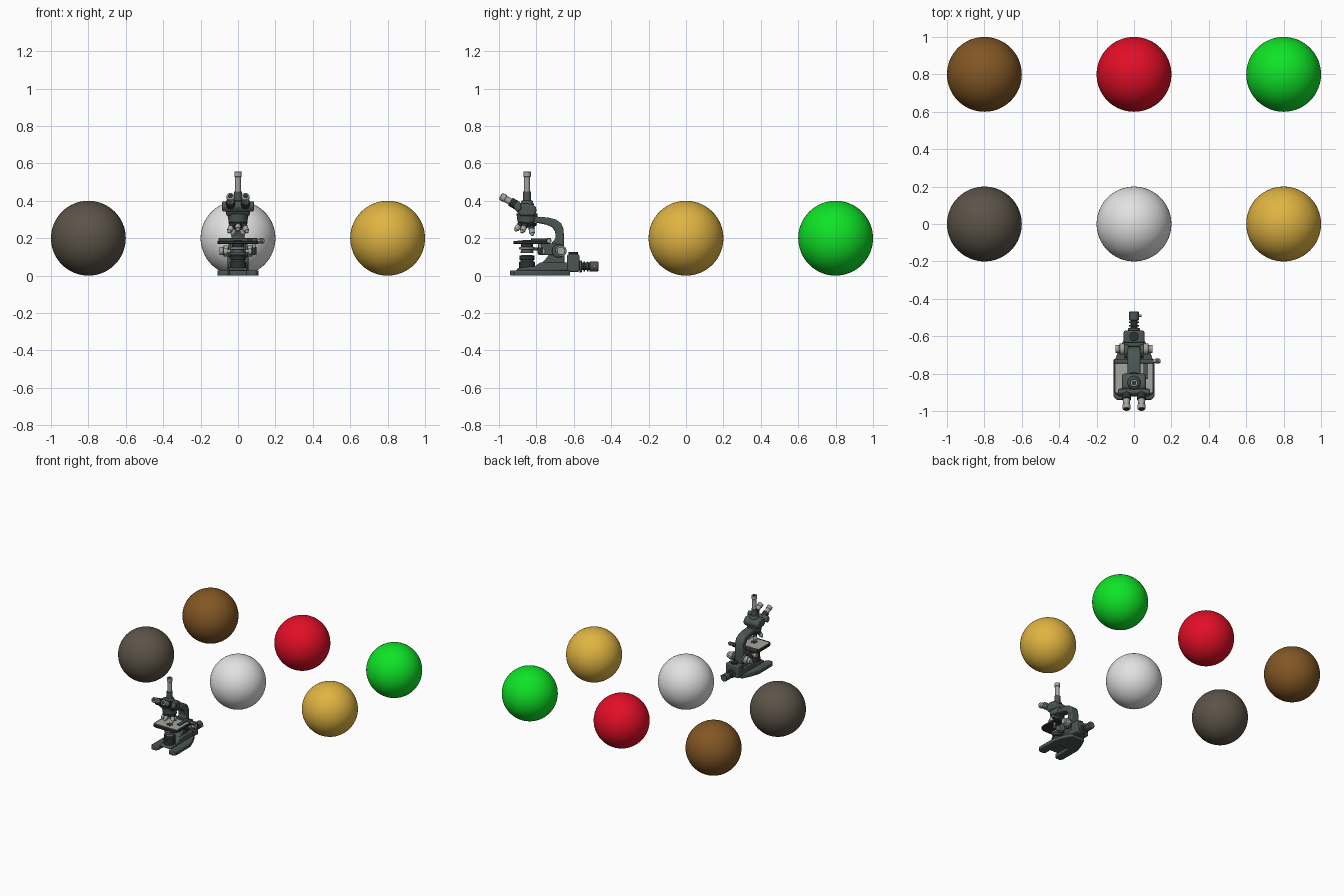
import bpy, bmesh, math
from mathutils import Vector

if "Cube" in bpy.data.objects:
    bpy.data.objects.remove(bpy.data.objects["Cube"])


def mat(name, r, g, b):
    lin = [(c / 255 / 12.92 if c < 10 else ((c / 255 + 0.055) / 1.055) ** 2.4) for c in (r, g, b)]
    m = bpy.data.materials.new(name)
    m.diffuse_color = (*lin, 1)
    m.use_nodes = True
    m.node_tree.nodes["Principled BSDF"].inputs["Base Color"].default_value = m.diffuse_color
    return m


DARK = mat("enamel grey", 76, 86, 83)
BLACK = mat("soft black", 46, 50, 50)
STEEL = mat("steel grey", 166, 166, 160)


def make(name, bm, m, bevel=0.0):
    bmesh.ops.recalc_face_normals(bm, faces=bm.faces)
    me = bpy.data.meshes.new(name)
    bm.to_mesh(me)
    bm.free()
    me.materials.append(m)
    ob = bpy.data.objects.new(name, me)
    bpy.context.collection.objects.link(ob)
    if bevel:
        mod = ob.modifiers.new("bevel", 'BEVEL')
        mod.width, mod.segments = bevel, 2
        mod.limit_method, mod.angle_limit = 'ANGLE', math.radians(40)
    bpy.ops.object.select_all(action='DESELECT')
    ob.select_set(True)
    bpy.context.view_layer.objects.active = ob
    bpy.ops.object.shade_smooth_by_angle(angle=math.radians(35))
    return ob


def rod(name, a, b, r, m, r2=None, bevel=0.0, n=32):
    """Cylinder or cone from point a to point b."""
    a, b = Vector(a), Vector(b)
    bm = bmesh.new()
    bmesh.ops.create_cone(bm, cap_ends=True, segments=n, radius1=r,
                          radius2=r if r2 is None else r2, depth=(b - a).length)
    q = (b - a).to_track_quat('Z', 'Y').to_matrix().to_4x4()
    q.translation = (a + b) / 2
    bm.transform(q)
    return make(name, bm, m, bevel)


def prism(name, pts, lo, hi, m, axis='x', bevel=0.0):
    """Extrude a (y,z) outline along x, or an (x,y) outline along z."""
    bm = bmesh.new()
    put = (lambda p, t: (t, p[0], p[1])) if axis == 'x' else (lambda p, t: (p[0], p[1], t))
    f = bm.faces.new([bm.verts.new(put(p, lo)) for p in pts])
    r = bmesh.ops.extrude_face_region(bm, geom=[f])
    vs = [v for v in r['geom'] if isinstance(v, bmesh.types.BMVert)]
    bmesh.ops.translate(bm, verts=vs, vec=Vector(put((0, 0), hi - lo)))
    return make(name, bm, m, bevel)


def box(name, x, y, z, m, bevel=0.0):
    return prism(name, [(x[0], y[0]), (x[1], y[0]), (x[1], y[1]), (x[0], y[1])],
                 z[0], z[1], m, 'z', bevel)


# Six coloured balls
for name, x, y, c in [("taupe", -.8, 0, (92, 83, 72)), ("white", 0, 0, (226, 226, 226)),
                      ("gold", .8, 0, (224, 180, 66)), ("brown", -.8, .8, (130, 86, 36)),
                      ("red", 0, .8, (226, 14, 38)), ("green", .8, .8, (14, 228, 38))]:
    bm = bmesh.new()
    bmesh.ops.create_uvsphere(bm, u_segments=64, v_segments=32, radius=.2)
    bmesh.ops.translate(bm, verts=bm.verts, vec=(x, y, .2))
    make(name + "_ball", bm, mat(name, *c))

# Horseshoe base with two forward legs
half = [(.045, -.78), (.045, -.925), (.06, -.94), (.095, -.94), (.11, -.92),
        (.11, -.75), (.085, -.68), (.055, -.62)]
prism("base", half + [(-x, y) for x, y in reversed(half)], 0, .028, DARK, 'z', .005)
prism("base_body", [(-.91, .026), (-.62, .026), (-.62, .07), (-.78, .07), (-.81, .05), (-.9, .04)],
      -.05, .05, DARK, 'x', .006)

# Illuminator in the base
rod("light_collar", (0, -.85, .03), (0, -.85, .075), .043, BLACK, bevel=.004)
rod("light_ring", (0, -.85, .075), (0, -.85, .083), .034, DARK)
rod("light_port", (0, -.85, .083), (0, -.85, .108), .041, BLACK, bevel=.004)
rod("light_lens", (0, -.85, .105), (0, -.85, .11), .03, STEEL)

# Rear lamp house and lamp
box("lamp_house", (-.055, .055), (-.635, -.57), (.02, .115), DARK, .008)
rod("lamp_house_cap", (0, -.602, .115), (0, -.602, .127), .025, BLACK)
rod("lamp_tube", (0, -.575, .05), (0, -.47, .05), .02, BLACK)
for i, (y0, y1, r) in enumerate([(-.57, -.557, .032), (-.548, -.54, .027),
                                 (-.53, -.522, .027), (-.515, -.469, .027)]):
    rod(f"lamp_ring_{i}", (0, y0, .048), (0, y1, .048), r, DARK, bevel=.003)
rod("lamp_screw", (0, -.49, .05), (.04, -.49, .05), .006, STEEL)

# Curved arm
prism("arm", [(-.78, .06), (-.65, .06), (-.652, .2), (-.655, .25), (-.668, .28), (-.695, .3),
              (-.74, .311), (-.82, .317), (-.86, .315), (-.86, .285), (-.8, .283), (-.745, .272),
              (-.715, .258), (-.70, .235), (-.697, .2), (-.715, .18), (-.73, .15), (-.735, .11),
              (-.75, .09)], -.034, .034, DARK, 'x', .008)

# Focus knobs on both sides
for s, side in ((-1, "left"), (1, "right")):
    rod("focus_boss_" + side, (s * .03, -.68, .132), (s * .052, -.68, .132), .036, DARK, bevel=.003)
    rod("coarse_knob_" + side, (s * .052, -.668, .132), (s * .078, -.668, .132), .03, STEEL, bevel=.004)
    rod("fine_knob_" + side, (s * .078, -.668, .132), (s * .1, -.668, .132), .022, STEEL, bevel=.003)
    rod("condenser_shaft_" + side, (s * .02, -.77, .13), (s * .06, -.77, .13), .009, STEEL)
    rod("condenser_knob_" + side, (s * .055, -.77, .13), (s * .078, -.77, .13), .018, STEEL, bevel=.003)

# Stage, specimen plate and slide holder
box("stage_bracket", (-.04, .04), (-.79, -.69), (.11, .172), DARK, .006)
outline = [(.11, -.725), (.11, -.885), (.1, -.91), (.075, -.922)]
prism("stage", outline + [(-x, y) for x, y in reversed(outline)], .17, .186, BLACK, 'z', .002)
box("stage_plate", (-.098, .098), (-.9, -.735), (.185, .189), STEEL)
rod("stage_aperture", (0, -.85, .186), (0, -.85, .19), .025, BLACK)
box("slide_holder", (-.105, .105), (-.745, -.722), (.186, .2), DARK, .002)
box("slide_clip", (.05, .075), (-.83, -.74), (.188, .198), DARK, .002)
rod("stage_control", (.1, -.733, .186), (.143, -.733, .186), .009, STEEL)
rod("stage_control_knob", (.115, -.733, .186), (.135, -.733, .186), .014, DARK)
rod("stage_drop_shaft", (.085, -.78, .172), (.085, -.78, .12), .008, STEEL)
rod("stage_drop_knob", (.085, -.78, .15), (.085, -.78, .118), .014, BLACK)

# Condenser under the stage
rod("condenser_top", (0, -.85, .172), (0, -.85, .15), .033, BLACK)
rod("condenser_ring", (0, -.85, .152), (0, -.85, .14), .042, STEEL, bevel=.003)
rod("condenser_bottom", (0, -.85, .14), (0, -.85, .12), .03, DARK, .036)
box("condenser_mount", (-.022, .022), (-.85, -.77), (.135, .15), DARK, .003)

# Revolving nosepiece and objectives
tilt = Vector((0, -.26, -.966))
top = Vector((0, -.845, .292))
rod("nosepiece_disc", top, top + tilt * .014, .05, BLACK, bevel=.003)
rod("nosepiece", top + tilt * .013, top + tilt * .034, .048, DARK, .026)
hub = top + tilt * .014
u, v = Vector((1, 0, 0)), tilt.cross(Vector((1, 0, 0)))
for k in range(5):
    a = math.radians(90 + 72 * k)
    out = u * math.cos(a) + v * math.sin(a)
    d = (tilt + out * .5).normalized()
    p = hub + out * .026
    rod(f"objective_collar_{k}", p, p + d * .026, .017, BLACK)
    rod(f"objective_barrel_{k}", p + d * .024, p + d * .05, .015, STEEL, bevel=.002)
    rod(f"objective_tip_{k}", p + d * .05, p + d * .062, .012, STEEL, .006)

# Head and binocular body
rod("head_mount", (0, -.85, .285), (0, -.85, .332), .05, DARK, .057, bevel=.003)
prism("head", [(-.908, .345), (-.885, .318), (-.815, .318), (-.8, .335), (-.8, .366),
               (-.825, .382), (-.875, .388)], -.064, .064, DARK, 'x', .012)
prism("binocular_bridge", [(-.925, .372), (-.906, .34), (-.88, .354), (-.882, .386), (-.9, .4)],
      -.086, .086, DARK, 'x', .008)

# Angled eyepieces
d = Vector((0, -.866, .5))
for s, side in ((-1, "left"), (1, "right")):
    p = Vector((s * .04, -.9, .373))
    rod("eyepiece_sleeve_" + side, p, p + d * .045, .024, BLACK, bevel=.003)
    rod("eyepiece_tube_" + side, p + d * .04, p + d * .08, .018, STEEL)
    rod("eyepiece_cup_" + side, p + d * .076, p + d * .104, .021, STEEL, bevel=.004)
    rod("eyepiece_lens_" + side, p + d * .1, p + d * .106, .013, BLACK)

# Vertical camera tube
rod("tube_flange", (0, -.85, .378), (0, -.85, .402), .038, DARK, .028, bevel=.003)
rod("tube_collar", (0, -.85, .4), (0, -.85, .45), .022, DARK, bevel=.002)
rod("tube", (0, -.85, .448), (0, -.85, .53), .016, STEEL)
rod("tube_eyepiece", (0, -.85, .528), (0, -.85, .556), .02, STEEL, bevel=.002)
rod("tube_lens", (0, -.85, .555), (0, -.85, .557), .012, BLACK)
